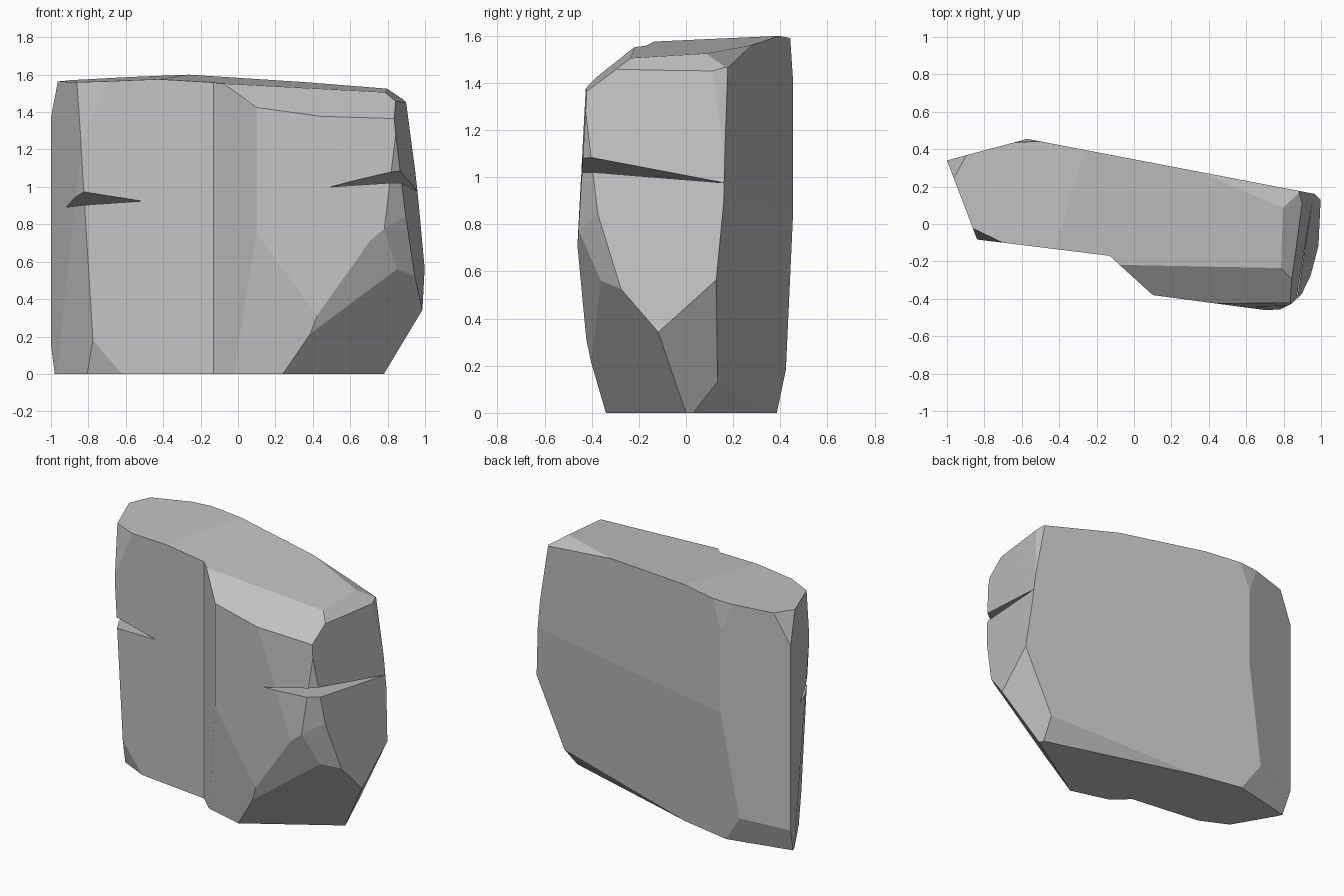
import bpy
import bmesh
from mathutils import Vector

cube = bpy.data.objects.get("Cube")
if cube:
    bpy.data.objects.remove(cube, do_unlink=True)

CORE = Vector((0, 0.1, 0.8))

stone = bpy.data.materials.new("stone grey")
stone.use_nodes = True
stone.diffuse_color = (0.54, 0.54, 0.54, 1)
stone.node_tree.nodes["Principled BSDF"].inputs["Base Color"].default_value = stone.diffuse_color


def chop(bm, a, b, c, fill=True, normal=None):
    """Slice off everything beyond the plane through three points."""
    a, b, c = Vector(a), Vector(b), Vector(c)
    n = normal or (b - a).cross(c - a).normalized()
    if normal is None and n.dot(CORE - a) > 0:
        n = -n
    cut = bmesh.ops.bisect_plane(bm, geom=bm.verts[:] + bm.edges[:] + bm.faces[:],
                                 plane_co=a, plane_no=n, clear_outer=True, dist=1e-5)
    rim = [e for e in cut["geom_cut"] if isinstance(e, bmesh.types.BMEdge) and e.is_boundary]
    if fill and len(rim) > 2:
        bmesh.ops.contextual_create(bm, geom=rim)


def wall(p, q):
    """Upright plane through two plan points."""
    return (*p, 0), (*q, 0), (*q, 1)


# Facets shared by the whole boulder
top = [
    ((-.26, .4, 1.6), (.79, .24, 1.535), (-.05, -.23, 1.55)),
    ((-.26, .4, 1.6), (-.45, -.12, 1.575), (-.97, .3, 1.565)),
    ((.18, .35, 1.575), (.79, .09, 1.525), (.86, .22, 1.45)),
]
back = [
    wall((-1, .34), (-.57, .455)),
    wall((-.57, .455), (.2, .345)),
    ((-.57, .455, .86), (.86, .225, 1.45), (.96, .17, 1)),
    wall((-.57, .455), (.97, .16)),
    ((-.64, .437, 1.57), (-.49, .443, 1.59), (-.57, .455, 1.4)),
    ((-.5, .4, 0), (-.97, .29, 0), (-.6, .45, .2)),
    ((.77, .03, 0), (-.5, .4, 0), (.88, .14, .17)),
]

# Thin side with its corner chips
thin_side = [
    wall((-1, .34), (-.84, -.08)),
    ((-.97, .26, 0), (-.84, -.08, 1.2), (-.78, -.085, .2)),
    wall((-.7, -.1), (-.13, -.17)),
    ((-.91, 0, 1.56), (-.7, -.1, 1.57), (-.84, -.08, 1.25)),
    ((-.62, -.11, 0), (-.79, -.09, .2), (-.85, 0, 0)),
    ((-.965, .24, 1.565), (-.9, .36, 1.57), (-1, .34, 1.37)),
]

# Thick side: front bulge, end face, undercut and chamfers
thick_side = [
    wall((-.13, -.17), (.1, -.38)),
    wall((.1, -.38), (.55, -.44)),
    ((.85, -.42, 1.38), (.5, -.435, 1.2), (.78, -.457, .76)),
    ((-.05, -.22, 1.55), (.15, -.37, 1.43), (.73, -.42, 1.37)),
    ((.1, -.38, .75), (.45, -.45, .5), (.24, -.34, 0)),
    ((.78, -.455, .76), (.94, -.28, .53), (.85, -.36, .56)),
    ((.77, -.455, .76), (.85, -.36, .56), (.4, -.4, .22)),
    ((.79, -.45, .76), (.88, -.39, .97), (.85, -.42, 1.25)),
    ((.9, .12, 1.45), (.96, .17, .98), (.87, -.42, 1.1)),
    ((.96, .17, .98), (.88, -.39, .98), (.98, -.14, .37)),
    ((.24, -.34, 0), (.78, 0, 0), (.85, -.36, .56)),
    ((.78, 0, 0), (.95, -.1, .28), (1, .13, .57)),
    ((.79, .09, 1.53), (.9, .11, 1.45), (.79, -.21, 1.505)),
    ((.9, .11, 1.45), (.87, .23, 1.45), (.96, .17, 1)),
]

# Carve both halves and weld them along the inner front corner
mesh = bpy.data.meshes.new("boulder")
bm = bmesh.new()
for facets, side in ((thin_side, 1), (thick_side, -1)):
    half = bmesh.new()
    bmesh.ops.create_cube(half, size=4)
    bmesh.ops.translate(half, verts=half.verts, vec=(0, 0, 2))
    for facet in top + back + facets:
        chop(half, *facet)
    chop(half, (-.13, 0, 0), (-.13, 1, 0), (-.13, 0, 1), False, Vector((side, 0, 0)))
    half.to_mesh(mesh)
    half.free()
    bm.from_mesh(mesh)
bmesh.ops.remove_doubles(bm, verts=bm.verts, dist=0.004)
bmesh.ops.dissolve_limit(bm, angle_limit=0.005, verts=bm.verts, edges=bm.edges)
bmesh.ops.recalc_face_normals(bm, faces=bm.faces)
bm.to_mesh(mesh)
bm.free()
mesh.materials.append(stone)
boulder = bpy.data.objects.new("boulder", mesh)
bpy.context.collection.objects.link(boulder)


def crack(name, *corners):
    """Cut a tapering split into the boulder with a four-cornered wedge."""
    wedge = bmesh.new()
    bmesh.ops.convex_hull(wedge, input=[wedge.verts.new(p) for p in corners])
    bmesh.ops.recalc_face_normals(wedge, faces=wedge.faces)
    data = bpy.data.meshes.new(name)
    wedge.to_mesh(data)
    wedge.free()
    data.materials.append(stone)
    cutter = bpy.data.objects.new(name, data)
    cutter.hide_render = True
    bpy.context.collection.objects.link(cutter)
    mod = boulder.modifiers.new(name, "BOOLEAN")
    mod.operation, mod.solver, mod.object = "DIFFERENCE", "EXACT", cutter
    bpy.context.view_layer.objects.active = boulder
    bpy.ops.object.modifier_apply(modifier=mod.name)
    bpy.data.objects.remove(cutter, do_unlink=True)


# Splits on the two front corners
crack("thick_side_crack", (.48, -.45, 1), (.97, .18, .975), (.91, -.47, 1.11), (.91, -.47, 1.03))
crack("thin_side_crack", (-.5, -.13, .925), (-.935, .14, .89), (-.87, -.12, 1), (-.87, -.12, .9))
